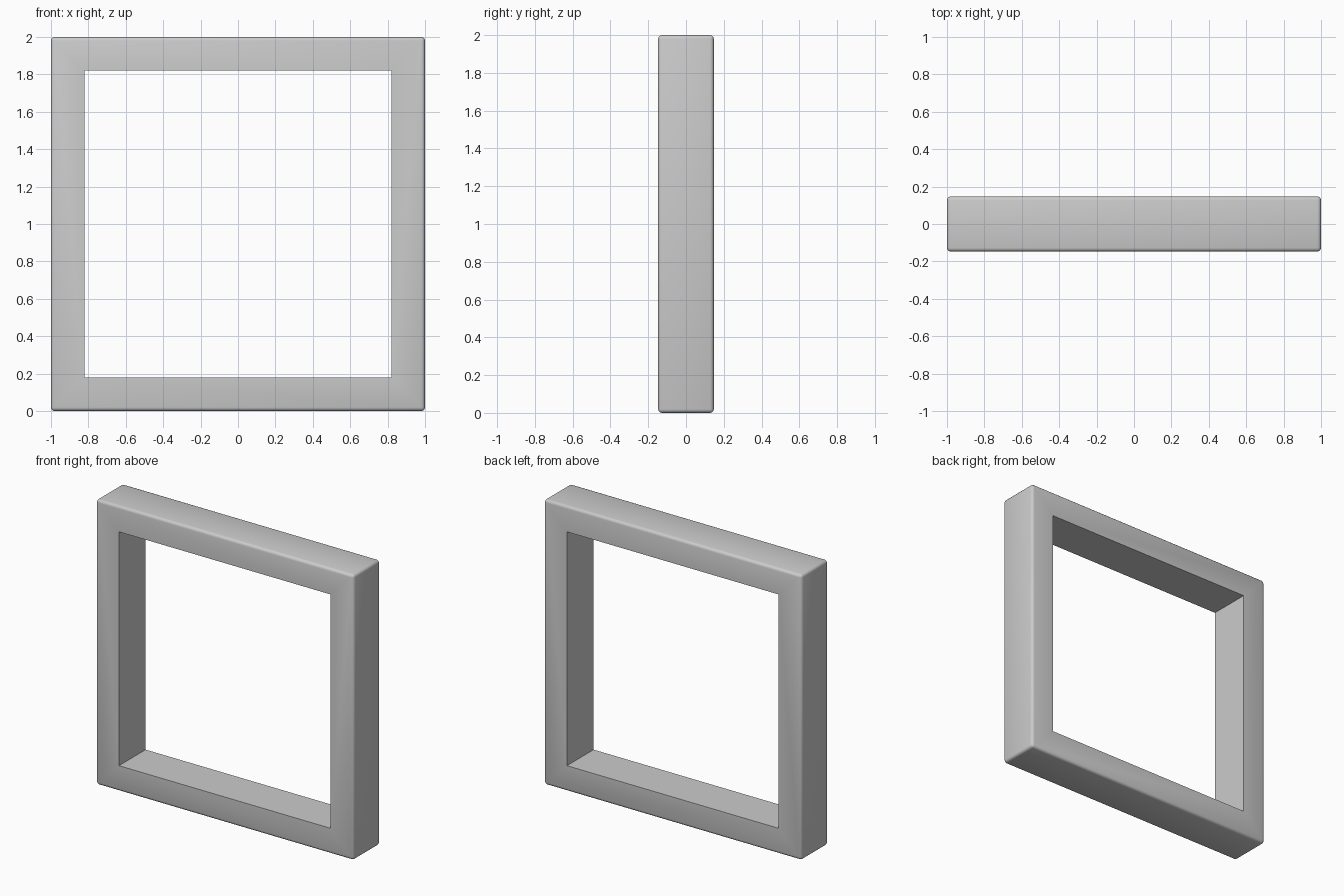
import bpy

if "Cube" in bpy.data.objects:
    bpy.data.objects.remove(bpy.data.objects["Cube"])

DEPTH = 0.295
OPENING = 1.64


def box(name, size):
    bpy.ops.mesh.primitive_cube_add(size=1, location=(0, 0, 1))
    ob = bpy.context.object
    ob.name = name
    ob.scale = size
    bpy.ops.object.transform_apply(location=False, rotation=False, scale=True)
    return ob


# Square opening cutter
cutter = box("opening_cutter", (OPENING, 1, OPENING))
cutter.hide_render = True

# Frame: softly rounded outer edges, crisp inner opening
frame = box("square_frame", (2, DEPTH, 2))
bevel = frame.modifiers.new("rounded_edges", 'BEVEL')
bevel.width = 0.02
bevel.segments = 3
cut = frame.modifiers.new("opening", 'BOOLEAN')
cut.operation = 'DIFFERENCE'
cut.solver = 'EXACT'
cut.object = cutter
for name in ("rounded_edges", "opening"):
    bpy.ops.object.modifier_apply(modifier=name)
bpy.data.objects.remove(cutter)
bpy.ops.object.shade_smooth_by_angle()
